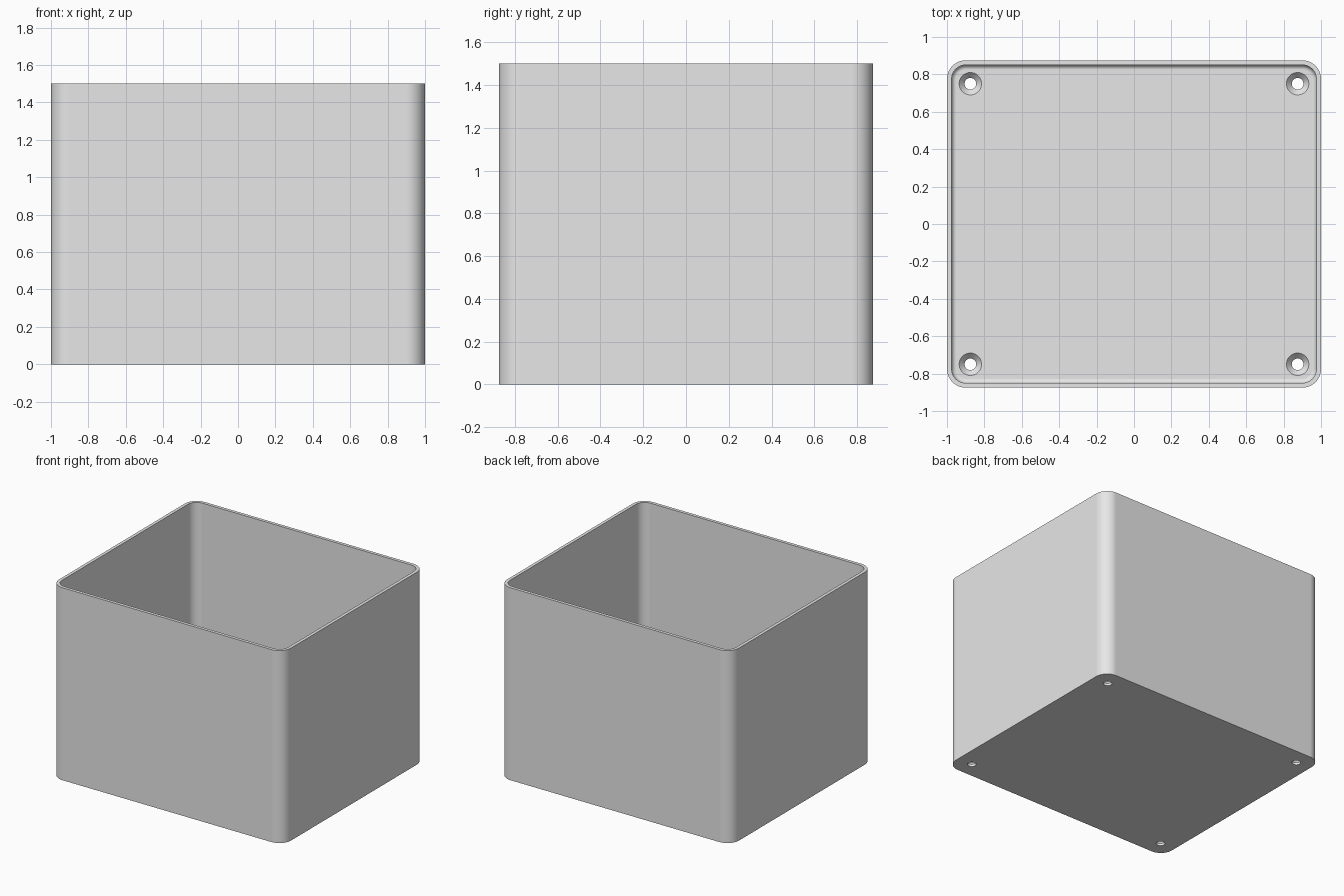
import bpy, bmesh, math

# Remove the default cube
cube = bpy.data.objects.get("Cube")
if cube:
    bpy.data.objects.remove(cube, do_unlink=True)

WIDTH, DEPTH, HEIGHT = 2.0, 1.75, 1.5
CORNER, WALL, FLOOR, FILLET = 0.1, 0.025, 0.05, 0.025
HOLE_X, HOLE_Y = 0.875, 0.75
SEGMENTS = 10

grey = bpy.data.materials.new("light grey plastic")
grey.use_nodes = True
color = (0.8, 0.8, 0.8, 1)
grey.diffuse_color = color
grey.node_tree.nodes["Principled BSDF"].inputs["Base Color"].default_value = color


def rounded_loop(bm, inset, z):
    """Ring of vertices around a rounded rectangle, inset from the outer size."""
    radius = CORNER - inset
    cx, cy = WIDTH / 2 - CORNER, DEPTH / 2 - CORNER
    ring = []
    for quarter, (sx, sy) in enumerate([(1, 1), (-1, 1), (-1, -1), (1, -1)]):
        for i in range(SEGMENTS + 1):
            a = math.pi / 2 * (quarter + i / SEGMENTS)
            ring.append(bm.verts.new((sx * cx + radius * math.cos(a),
                                      sy * cy + radius * math.sin(a), z)))
    return ring


def circle_loop(bm, x, y, radius, z, sides=32):
    return [bm.verts.new((x + radius * math.cos(math.tau * i / sides),
                          y + radius * math.sin(math.tau * i / sides), z))
            for i in range(sides)]


def skin(bm, rings):
    """Join consecutive rings and cap both ends."""
    for a, b in zip(rings, rings[1:]):
        for i in range(len(a)):
            j = (i + 1) % len(a)
            bm.faces.new((a[i], a[j], b[j], b[i]))
    bm.faces.new(rings[0][::-1])
    bm.faces.new(rings[-1])


def finish(bm, name):
    bmesh.ops.recalc_face_normals(bm, faces=bm.faces)
    mesh = bpy.data.meshes.new(name)
    bm.to_mesh(mesh)
    bm.free()
    mesh.materials.append(grey)
    obj = bpy.data.objects.new(name, mesh)
    bpy.context.collection.objects.link(obj)
    return obj


# Open box: outer wall, rim, inner wall, rounded inner bottom edge, floor
bm = bmesh.new()
profile = [(0, 0), (0, HEIGHT), (WALL, HEIGHT)]
for i in range(7):
    a = math.pi / 2 * i / 6
    profile.append((WALL + FILLET * (1 - math.cos(a)),
                    FLOOR + FILLET * (1 - math.sin(a))))
skin(bm, [rounded_loop(bm, inset, z) for inset, z in profile])
box = finish(bm, "open_box")

# Countersunk screw holes in the floor corners
bm = bmesh.new()
for sx in (-1, 1):
    for sy in (-1, 1):
        skin(bm, [circle_loop(bm, sx * HOLE_X, sy * HOLE_Y, r, z)
                  for r, z in [(0.031, -0.05), (0.031, 0.018),
                               (0.06, FLOOR), (0.06, 0.1)]])
cutter = finish(bm, "screw_hole_cutter")
cutter.hide_render = True

cut = box.modifiers.new("screw_holes", "BOOLEAN")
cut.operation = "DIFFERENCE"
cut.solver = "EXACT"
cut.object = cutter

bpy.ops.object.select_all(action="DESELECT")
box.select_set(True)
bpy.context.view_layer.objects.active = box
bpy.ops.object.modifier_apply(modifier=cut.name)
bpy.data.objects.remove(cutter, do_unlink=True)

# Smooth rounded corners, crisp rim and hole edges
bpy.ops.object.shade_smooth_by_angle(angle=math.radians(30))
weighted = box.modifiers.new("even_shading", "WEIGHTED_NORMAL")
weighted.keep_sharp = True
